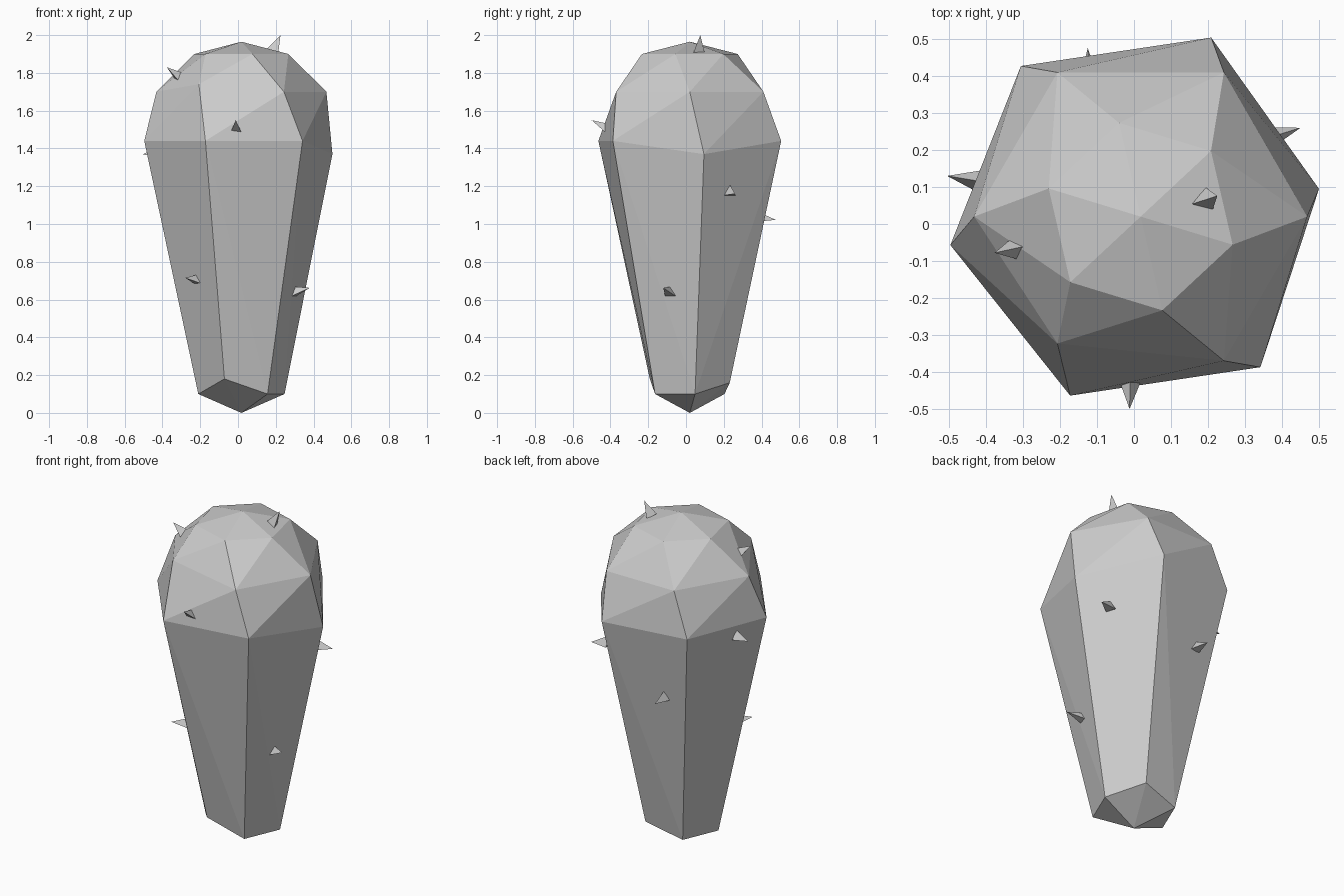
import bpy, bmesh
from math import sin, cos, radians
from mathutils import Vector

if "Cube" in bpy.data.objects:
    bpy.data.objects.remove(bpy.data.objects["Cube"])


def finish(bm, name):
    bmesh.ops.recalc_face_normals(bm, faces=bm.faces[:])
    mesh = bpy.data.meshes.new(name)
    bm.to_mesh(mesh)
    bm.free()
    obj = bpy.data.objects.new(name, mesh)
    bpy.context.collection.objects.link(obj)
    return obj


def ring(radius, phase, z):
    """Six points around the slightly offset body axis."""
    return [Vector((0.018 + radius * cos(radians(phase + 60 * i)),
                    0.02 + radius * sin(radians(phase + 60 * i)), z))
            for i in range(6)]


# Tapered faceted body: twisted hexagonal rings wrapped in a convex hull
low = ring(0.23, 7, 0.10)
low[1].z, low[4].z = 0.16, 0.18
wide = ring(0.52, 8.5, 1.44)
wide[0] = Vector((0.5, 0.095, 1.37))
shoulder = ring(0.45, 0, 1.70)
shoulder[4] = Vector((-0.207, -0.323, 1.74))
crown = ring(0.26, 43, 1.90)
tips = [Vector((0.018, 0.02, 0)), Vector((0.018, 0.02, 1.965))]

bm = bmesh.new()
for p in low + wide + shoulder + crown + tips:
    bm.verts.new(p)
bmesh.ops.convex_hull(bm, input=bm.verts[:])
finish(bm, "cactus_body")

# Spines: (base centre, tip), each a three-sided cone
spines = [
    ((-0.010, -0.410, 1.495), (-0.012, -0.500, 1.550)),
    ((0.188, 0.064, 1.915), (0.225, 0.076, 2.000)),
    ((-0.308, -0.063, 1.770), (-0.377, -0.078, 1.830)),
    ((-0.205, -0.170, 0.700), (-0.280, -0.235, 0.715)),
    ((0.290, -0.080, 0.635), (0.380, -0.120, 0.662)),
    ((0.360, 0.232, 1.170), (0.450, 0.260, 1.160)),
    ((-0.120, 0.375, 1.030), (-0.125, 0.475, 1.022)),
    ((-0.415, 0.115, 1.375), (-0.505, 0.130, 1.368)),
]
for n, (base, tip) in enumerate(spines):
    base, tip = Vector(base), Vector(tip)
    axis = tip - base
    bm = bmesh.new()
    bmesh.ops.create_cone(bm, cap_ends=True, segments=3, radius1=0.036,
                          radius2=0, depth=axis.length)
    bmesh.ops.remove_doubles(bm, verts=bm.verts[:], dist=1e-5)
    rot = axis.to_track_quat('Z', 'Y').to_matrix().to_4x4()
    bmesh.ops.transform(bm, matrix=rot, verts=bm.verts[:])
    bmesh.ops.translate(bm, vec=(base + tip) / 2, verts=bm.verts[:])
    finish(bm, f"spine_{n + 1}")
